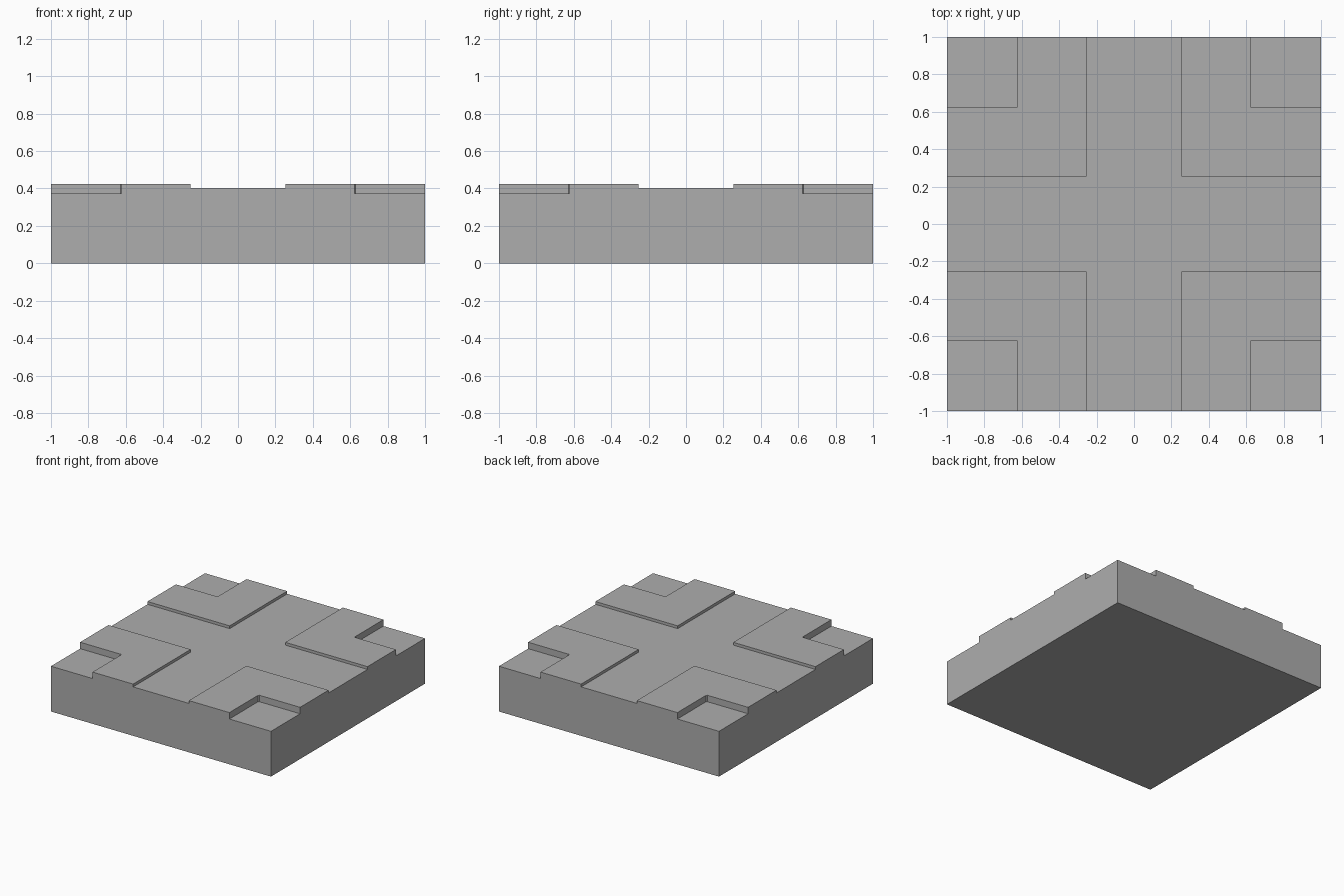
import bpy
import bmesh
from mathutils import Vector

cube = bpy.data.objects.get("Cube")
if cube:
    bpy.data.objects.remove(cube, do_unlink=True)

ROAD = 0.253      # half width of the crossing channels
NOTCH = 0.622     # where the corner notches begin
NOTCH_Z, ROAD_Z, PAD_Z = 0.372, 0.402, 0.425

stone = bpy.data.materials.new("grey stone")
stone.use_nodes = True
stone.diffuse_color = (0.42, 0.42, 0.42, 1)
stone.node_tree.nodes["Principled BSDF"].inputs["Base Color"].default_value = stone.diffuse_color


def raise_top(bm, height, lift_to, rule):
    """Extrude the top faces whose centre passes the rule."""
    bm.normal_update()
    faces = [f for f in bm.faces if f.normal.z > 0.9
             and abs(f.calc_center_median().z - height) < 0.001
             and rule(abs(f.calc_center_median().x), abs(f.calc_center_median().y))]
    grown = bmesh.ops.extrude_face_region(bm, geom=faces)["geom"]
    for v in grown:
        if isinstance(v, bmesh.types.BMVert):
            v.co.z = lift_to
    bmesh.ops.delete(bm, geom=[f for f in faces if f.is_valid], context="FACES")


# Slab at notch height, sliced along the channel and notch lines
bm = bmesh.new()
bmesh.ops.create_cube(bm, size=2)
for v in bm.verts:
    v.co.z = NOTCH_Z if v.co.z > 0 else 0
for axis in (Vector((1, 0, 0)), Vector((0, 1, 0))):
    for cut in (-NOTCH, -ROAD, ROAD, NOTCH):
        bmesh.ops.bisect_plane(bm, geom=bm.verts[:] + bm.edges[:] + bm.faces[:],
                               plane_co=axis * cut, plane_no=axis)

# Everything but the corner notches, then the four raised pads
raise_top(bm, NOTCH_Z, ROAD_Z, lambda x, y: min(x, y) < NOTCH)
raise_top(bm, ROAD_Z, PAD_Z, lambda x, y: min(x, y) > ROAD)

# Merge flat regions and ease the inner corners of the notches
bmesh.ops.dissolve_limit(bm, angle_limit=0.01, verts=bm.verts[:], edges=bm.edges[:])
inner = [e for e in bm.edges
         if all(abs(abs(c) - NOTCH) < 0.001 for v in e.verts for c in v.co.xy)]
bmesh.ops.bevel(bm, geom=inner, offset=0.007, segments=1, affect="EDGES")
bmesh.ops.recalc_face_normals(bm, faces=bm.faces[:])

mesh = bpy.data.meshes.new("crossroad_tile")
bm.to_mesh(mesh)
bm.free()
mesh.materials.append(stone)
bpy.context.collection.objects.link(bpy.data.objects.new("crossroad_tile", mesh))
